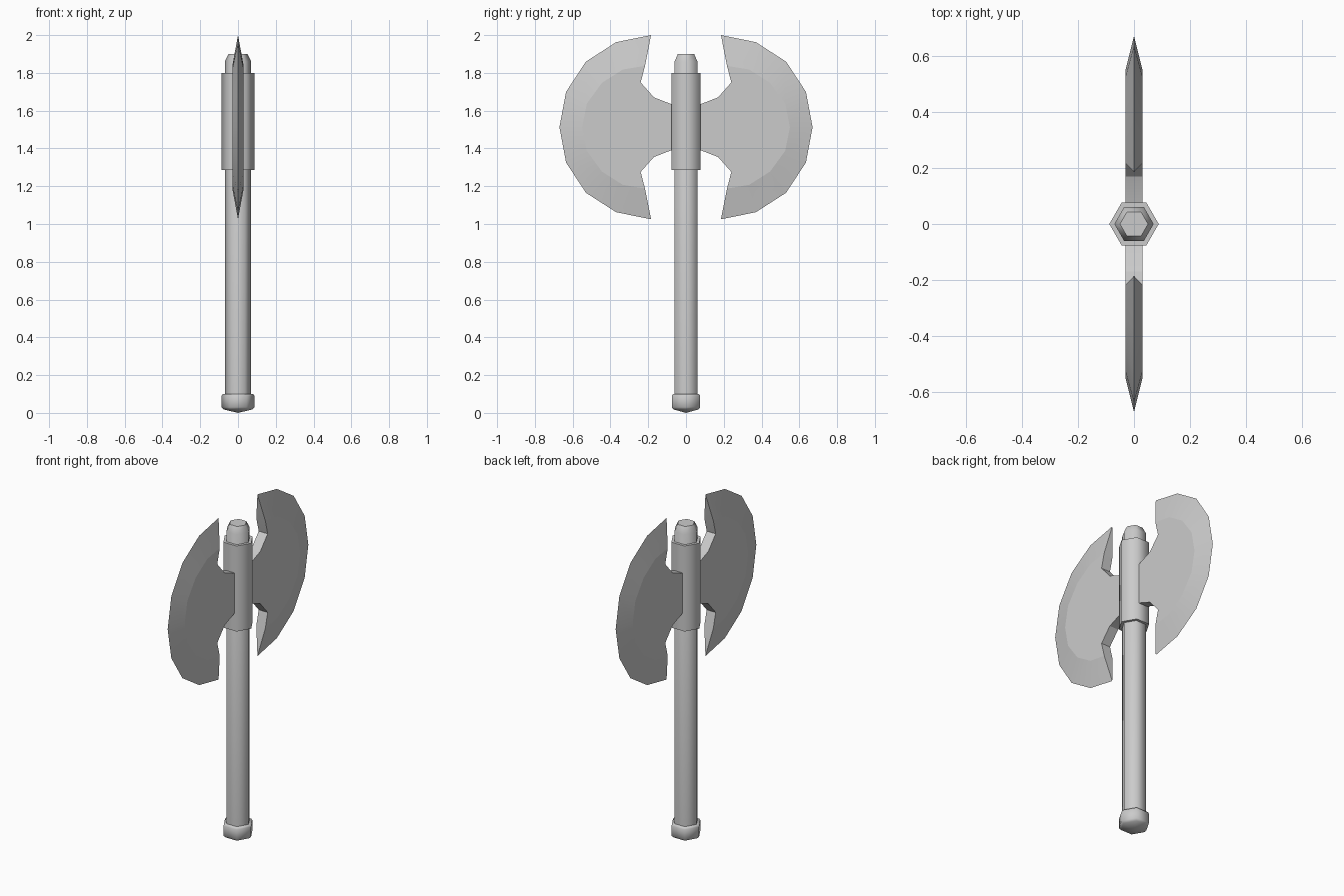
import bpy, bmesh, math

if "Cube" in bpy.data.objects:
    bpy.data.objects.remove(bpy.data.objects["Cube"])

MID_Z = 1.5125   # height of the blade's centre line
HALF_T = 0.03    # half thickness of the blade plate


def finish(name, bm, angle):
    bmesh.ops.remove_doubles(bm, verts=bm.verts, dist=1e-5)
    bmesh.ops.recalc_face_normals(bm, faces=bm.faces)
    me = bpy.data.meshes.new(name)
    bm.to_mesh(me)
    bm.free()
    ob = bpy.data.objects.new(name, me)
    bpy.context.collection.objects.link(ob)
    bpy.ops.object.select_all(action='DESELECT')
    bpy.context.view_layer.objects.active = ob
    ob.select_set(True)
    bpy.ops.object.shade_smooth_by_angle(angle=math.radians(angle))
    return ob


def hex_turn(name, profile):
    """Six-sided turned part from (radius, z) pairs; radius 0 makes a point."""
    bm = bmesh.new()
    rings = []
    for r, z in profile:
        n = 6 if r else 1
        rings.append([bm.verts.new((r * math.cos(i * math.tau / 6),
                                    r * math.sin(i * math.tau / 6), z)) for i in range(n)])
    for a, b in zip(rings, rings[1:]):
        for i in range(6):
            j = (i + 1) % 6
            if len(a) == 1:
                bm.faces.new((a[0], b[j], b[i]))
            else:
                bm.faces.new((a[i], a[j], b[j], b[i]))
    for ring in (rings[0], rings[-1]):
        if len(ring) == 6:
            bm.faces.new(ring)
    return finish(name, bm, 61)


# shaft, head collar and pommel
hex_turn("shaft", [(0.07, 0.05), (0.07, 1.86), (0.05, 1.90)])
hex_turn("head_collar", [(0.088, 1.285), (0.088, 1.80)])
hex_turn("pommel", [(0, 0), (0.075, 0.018), (0.087, 0.03), (0.087, 0.09), (0.08, 0.1)])

# blade half-profiles (y, height above centre line), mirrored downwards
edge_half = [(0.185, 0.4875), (0.37, 0.45), (0.53, 0.347), (0.635, 0.187)]
bevel_half = [(0.217, 0.325), (0.335, 0.305), (0.445, 0.235), (0.525, 0.125)]
neck_half = [(0.04, 0.115), (0.08, 0.123), (0.17, 0.158), (0.24, 0.237)]


def mirrored(half, tip=None):
    return half + ([tip] if tip else []) + [(y, -h) for y, h in reversed(half)]


def blade(name, side):
    bm = bmesh.new()

    def row(pts, x):
        return [bm.verts.new((x, side * y, MID_Z + h)) for y, h in pts]

    edge = row(mirrored(edge_half, (0.67, 0)), 0)
    plates = []
    for x in (HALF_T, -HALF_T):
        bevel = row(mirrored(bevel_half, (0.55, 0)), x)
        upper = row(neck_half, x)
        lower = row([(y, -h) for y, h in reversed(neck_half)], x)
        loop = upper + bevel + lower
        bm.faces.new(loop)
        # sharpened band out to the cutting edge
        for i in range(len(edge) - 1):
            bm.faces.new((edge[i], edge[i + 1], bevel[i + 1], bevel[i]))
        plates.append((loop, upper + bevel[:1], bevel[-1:] + lower))
    (la, ua, da), (lb, ub, db) = plates
    # rim along the neck, horn tips and inner end
    for a, b in ((ua, ub), (da, db)):
        for i in range(len(a) - 1):
            bm.faces.new((a[i], a[i + 1], b[i + 1], b[i]))
    bm.faces.new((ua[-1], edge[0], ub[-1]))
    bm.faces.new((da[0], edge[-1], db[0]))
    bm.faces.new((la[0], la[-1], lb[-1], lb[0]))
    finish(name, bm, 10)


blade("blade_right", 1)
blade("blade_left", -1)
